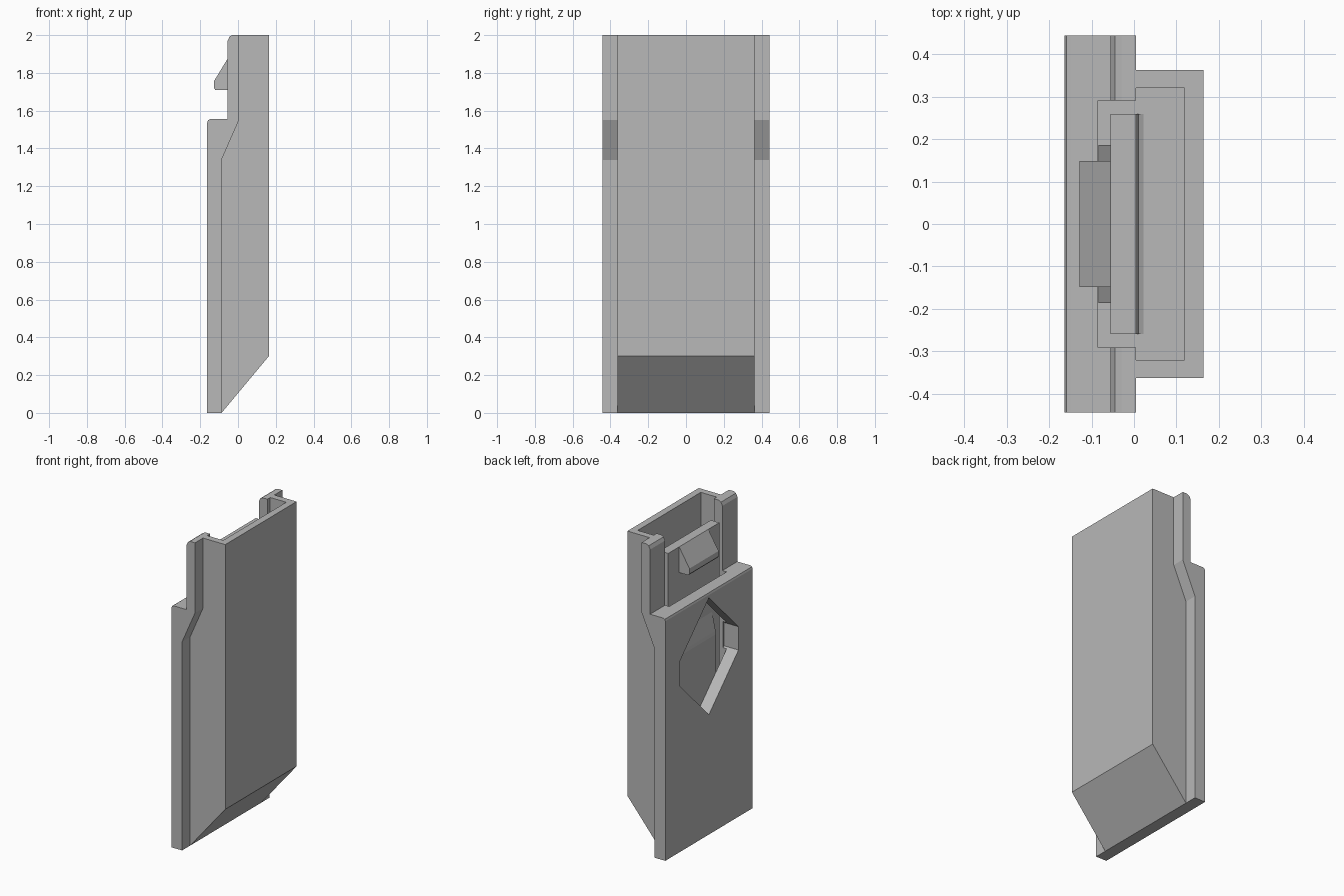
import bpy

cube = bpy.data.objects.get("Cube")
if cube:
    bpy.data.objects.remove(cube, do_unlink=True)

grey = bpy.data.materials.new("plain grey")
grey.use_nodes = True
grey.diffuse_color = (0.48, 0.48, 0.48, 1)
grey.node_tree.nodes["Principled BSDF"].inputs["Base Color"].default_value = (0.48, 0.48, 0.48, 1)


def prism(name, points, axis, low, high):
    """Extrude a profile: (x, z) points along y, or (y, z) points along x."""
    def place(p, d):
        return (p[0], d, p[1]) if axis == "y" else (d, p[0], p[1])
    n = len(points)
    verts = [place(p, d) for d in (low, high) for p in points]
    faces = [list(range(n)), list(range(2 * n - 1, n - 1, -1))]
    faces += [[(i + 1) % n, i, i + n, (i + 1) % n + n] for i in range(n)]
    mesh = bpy.data.meshes.new(name)
    mesh.from_pydata(verts, [], faces)
    mesh.materials.append(grey)
    obj = bpy.data.objects.new(name, mesh)
    bpy.context.collection.objects.link(obj)
    # make normals point outwards
    import bmesh
    bm = bmesh.new()
    bm.from_mesh(mesh)
    bmesh.ops.recalc_face_normals(bm, faces=bm.faces)
    bm.to_mesh(mesh)
    bm.free()
    return obj


def block(name, x, y, z):
    return prism(name, [(x[0], z[0]), (x[1], z[0]), (x[1], z[1]), (x[0], z[1])], "y", *y)


def combine(target, tool, operation):
    mod = target.modifiers.new(operation, "BOOLEAN")
    mod.operation = operation
    mod.solver = "EXACT"
    mod.object = tool
    bpy.context.view_layer.objects.active = target
    bpy.ops.object.modifier_apply(modifier=mod.name)
    bpy.data.objects.remove(tool, do_unlink=True)


BACK, FRONT = -0.163, 0.163
SHELF, FLOOR = 1.555, 0.35

# Wide backing plate that steps forward into the two upper posts
housing = prism("housing", [
    (BACK, 0), (-0.087, 0), (-0.087, 1.34), (0.005, 1.55), (0.005, 2),
    (-0.03, 2), (-0.045, 1.992), (-0.055, 1.97), (-0.055, SHELF),
    (-0.148, SHELF), (-0.159, 1.55), (BACK, 1.538)], "y", -0.443, 0.443)

# Narrower box with sloped underside
box = prism("box", [
    (-0.12, 0), (-0.087, 0), (FRONT, 0.3), (FRONT, 2),
    (-0.02, 2), (-0.02, 1.56), (-0.12, 1.34)], "y", -0.362, 0.362)
combine(housing, box, "UNION")

# Open cavity, the gap between the posts and the finger window
combine(housing, block("cavity", (0.005, 0.119), (-0.32, 0.32), (FLOOR, 2.2)), "DIFFERENCE")
combine(housing, block("slot", (-0.085, 0.03), (-0.291, 0.291), (FLOOR, 2.2)), "DIFFERENCE")
combine(housing, block("post_gap", (-0.3, 0.03), (-0.291, 0.291), (SHELF, 2.2)), "DIFFERENCE")
window = prism("window", [(0, 0.77), (0.3, 1.07), (0.3, 1.22), (0, 1.52),
                          (-0.3, 1.22), (-0.3, 1.07)], "x", -0.3, -0.06)
combine(housing, window, "DIFFERENCE")

# Spring latch rising from the cavity floor, filleted at its root
latch = prism("latch", [
    (-0.055, FLOOR - 0.02), (0.022, FLOOR - 0.02), (0.022, FLOOR), (0.011, FLOOR + 0.006),
    (0.005, FLOOR + 0.02), (0.005, 1.875), (-0.055, 1.875)], "y", -0.259, 0.259)

# Hook on the latch and the push pad behind the window
hook = prism("hook", [(-0.04, 1.875), (-0.055, 1.875), (-0.128, 1.755),
                      (-0.128, 1.72), (-0.12, 1.71), (-0.04, 1.71)], "y", -0.148, 0.148)
pad = prism("pad", [(-0.04, 1.33), (-0.055, 1.33), (-0.08, 1.215), (-0.084, 1.195),
                    (-0.084, 0.7), (-0.055, 0.65), (-0.04, 0.65)], "y", -0.186, 0.186)
combine(latch, hook, "UNION")
combine(latch, pad, "UNION")
